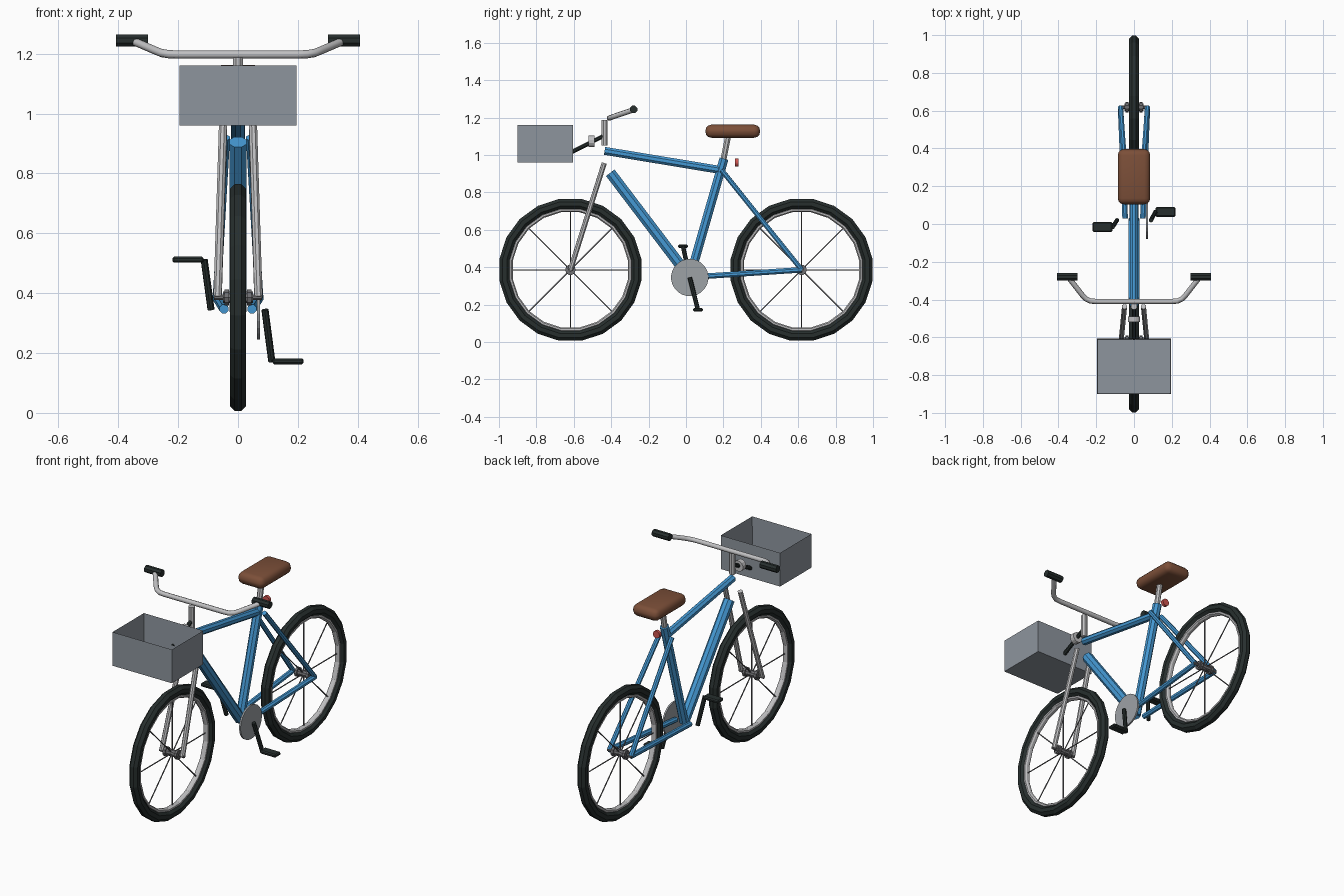
import bpy, bmesh, math
from mathutils import Vector, Matrix

if "Cube" in bpy.data.objects:
    bpy.data.objects.remove(bpy.data.objects["Cube"])

COLOURS = {
    "frame_blue": (0.06, 0.32, 0.66),
    "rubber_black": (0.02, 0.028, 0.027),
    "saddle_brown": (0.20, 0.078, 0.04),
    "silver": (0.53, 0.53, 0.54),
    "chainring_grey": (0.34, 0.36, 0.38),
    "basket_grey": (0.27, 0.30, 0.34),
    "hub_grey": (0.16, 0.16, 0.17),
    "reflector_red": (0.62, 0.09, 0.08),
}
mats = {}
for key, rgb in COLOURS.items():
    mats[key] = bpy.data.materials.new(key)
    mats[key].diffuse_color = (*rgb, 1)


def finish(name, bm, mat, smooth=0):
    bmesh.ops.recalc_face_normals(bm, faces=bm.faces[:])
    mesh = bpy.data.meshes.new(name)
    bm.to_mesh(mesh)
    bm.free()
    ob = bpy.data.objects.new(name, mesh)
    bpy.context.collection.objects.link(ob)
    mesh.materials.append(mats[mat])
    if smooth:
        bpy.ops.object.select_all(action='DESELECT')
        ob.select_set(True)
        bpy.context.view_layer.objects.active = ob
        bpy.ops.object.shade_smooth_by_angle(angle=math.radians(smooth))
    return ob


def add_tube(bm, a, b, r, sides=8):
    a, b = Vector(a), Vector(b)
    d = b - a
    m = (Matrix.Translation((a + b) / 2) @ d.to_track_quat('Z', 'Y').to_matrix().to_4x4()
         @ Matrix.Rotation(math.pi / sides, 4, 'Z'))
    bmesh.ops.create_cone(bm, cap_ends=True, segments=sides, radius1=r, radius2=r,
                          depth=d.length, matrix=m)


def tube(name, a, b, r, mat, sides=8, smooth=0):
    bm = bmesh.new()
    add_tube(bm, a, b, r, sides)
    return finish(name, bm, mat, smooth)


def pair(name, a, b, r, mat):
    """Two tubes mirrored across x = 0."""
    for side, s in (("left", -1), ("right", 1)):
        tube(f"{side}_{name}", (s * a[0], *a[1:]), (s * b[0], *b[1:]), r, mat)


def box(name, size, centre, mat, bevel=0, segments=2, smooth=0):
    bm = bmesh.new()
    bmesh.ops.create_cube(bm, size=1, matrix=Matrix.Translation(centre) @ Matrix.Diagonal((*size, 1)))
    if bevel:
        bmesh.ops.bevel(bm, geom=bm.edges[:], offset=bevel, segments=segments,
                        profile=0.5, affect='EDGES')
    return finish(name, bm, mat, smooth)


def ring(name, centre, major, rx, rr, mat, sides=8, steps=20):
    """Ring around the x axis with an elliptical section."""
    bm = bmesh.new()
    loops = []
    for i in range(steps):
        t = 2 * math.pi * (i + 0.5) / steps
        loop = []
        for j in range(sides):
            p = 2 * math.pi * (j + 0.5) / sides
            r = major + rr * math.cos(p)
            loop.append(bm.verts.new((centre[0] + rx * math.sin(p),
                                      centre[1] + r * math.cos(t),
                                      centre[2] + r * math.sin(t))))
        loops.append(loop)
    for i in range(steps):
        a, b = loops[i], loops[(i + 1) % steps]
        for j in range(sides):
            k = (j + 1) % sides
            bm.faces.new((a[j], a[k], b[k], b[j]))
    return finish(name, bm, mat)


# Wheels: tyre, rim, hub with flanges, spokes
AXLE_Z = 0.386
for name, y in (("front", -0.618), ("rear", 0.618)):
    c = (0, y, AXLE_Z)
    ring(name + "_tyre", c, 0.356, 0.029, 0.030, "rubber_black")
    ring(name + "_rim", c, 0.323, 0.017, 0.012, "silver")
    bm = bmesh.new()
    add_tube(bm, (-0.05, y, AXLE_Z), (0.05, y, AXLE_Z), 0.020, 10)
    for s in (-1, 1):
        add_tube(bm, (s * 0.03, y, AXLE_Z), (s * 0.045, y, AXLE_Z), 0.028, 10)
    add_tube(bm, (-0.08, y, AXLE_Z), (0.08, y, AXLE_Z), 0.010, 8)
    finish(name + "_hub", bm, "hub_grey")
    bm = bmesh.new()
    for i in range(8):
        t = math.pi * i / 4
        u = Vector((0, math.cos(t), math.sin(t)))
        add_tube(bm, Vector(c) + u * 0.015, Vector(c) + u * 0.318, 0.0035, 5)
    finish(name + "_spokes", bm, "hub_grey")

# Frame
crank = (0, 0.02, 0.345)
tube("top_tube", (0, -0.435, 1.022), (0, 0.195, 0.918), 0.023, "frame_blue")
tube("down_tube", (0, -0.405, 0.905), crank, 0.031, "frame_blue")
tube("seat_tube", (0, 0.203, 0.98), crank, 0.026, "frame_blue")
pair("seat_stay", (0.04, 0.19, 0.92), (0.071, 0.618, AXLE_Z), 0.014, "frame_blue")
pair("chain_stay", (0.047, 0.03, 0.347), (0.071, 0.618, AXLE_Z), 0.016, "frame_blue")
pair("fork_leg", (0.05, -0.437, 0.957), (0.068, -0.618, AXLE_Z), 0.0145, "silver")

# Saddle and post
tube("seat_post", (0, 0.195, 0.95), (0, 0.227, 1.11), 0.017, "silver")
box("saddle", (0.172, 0.292, 0.07), (0, 0.25, 1.127), "saddle_brown", 0.032, 3, 40)
tube("rear_reflector", (0, 0.262, 0.96), (0, 0.28, 0.96), 0.022, "reflector_red", 12)

# Stem and handlebar
tube("stem", (0, -0.435, 1.05), (0, -0.435, 1.188), 0.018, "silver")
half = [(0.345, -0.285, 1.24), (0.275, -0.375, 1.21), (0.255, -0.396, 1.202),
        (0.23, -0.408, 1.198), (0.20, -0.41, 1.197)]
path = [(-x, y, z) for x, y, z in half] + half[::-1]
cu = bpy.data.curves.new("handlebar", 'CURVE')
cu.dimensions = '3D'
cu.bevel_depth = 0.014
cu.bevel_resolution = 2
cu.use_fill_caps = True
sp = cu.splines.new('POLY')
sp.points.add(len(path) - 1)
for p, co in zip(sp.points, path):
    p.co = (*co, 1)
bar = bpy.data.objects.new("handlebar", cu)
bpy.context.collection.objects.link(bar)
cu.materials.append(mats["silver"])
bpy.ops.object.select_all(action='DESELECT')
bar.select_set(True)
bpy.context.view_layer.objects.active = bar
bpy.ops.object.convert(target='MESH')
pair("grip", (0.30, -0.28, 1.244), (0.408, -0.28, 1.244), 0.021, "rubber_black")

# Basket: open box with thin walls
bm = bmesh.new()
bmesh.ops.create_cube(bm, size=1, matrix=Matrix.Translation((0, -0.7525, 1.06))
                      @ Matrix.Diagonal((0.39, 0.295, 0.2, 1)))
top = max(bm.faces, key=lambda f: f.calc_center_median().z)
bmesh.ops.inset_region(bm, faces=[top], thickness=0.008)
bmesh.ops.translate(bm, verts=top.verts[:], vec=(0, 0, -0.19))
finish("basket", bm, "basket_grey")
tube("basket_bracket", (0, -0.608, 1.017), (0, -0.435, 1.105), 0.012, "rubber_black")
tube("bracket_clamp", (0, -0.52, 1.073), (0, -0.49, 1.073), 0.032, "silver", 12)

# Drivetrain
tube("chainring", (0.063, 0.02, 0.345), (0.073, 0.02, 0.345), 0.1, "chainring_grey", 24)
for name, s, y, z in (("right", 1, 0.064, 0.172), ("left", -1, -0.016, 0.512)):
    tube(name + "_crank", (s * 0.09, 0.02, 0.345), (s * 0.113, y, z), 0.012, "rubber_black")
    box(name + "_pedal", (0.105, 0.052, 0.02), (s * 0.167, y, z), "rubber_black", 0.006, 1)

for m in bpy.data.materials:
    if m.users and not m.is_grease_pencil:
        m.use_nodes = True
        m.node_tree.nodes["Principled BSDF"].inputs["Base Color"].default_value = m.diffuse_color
